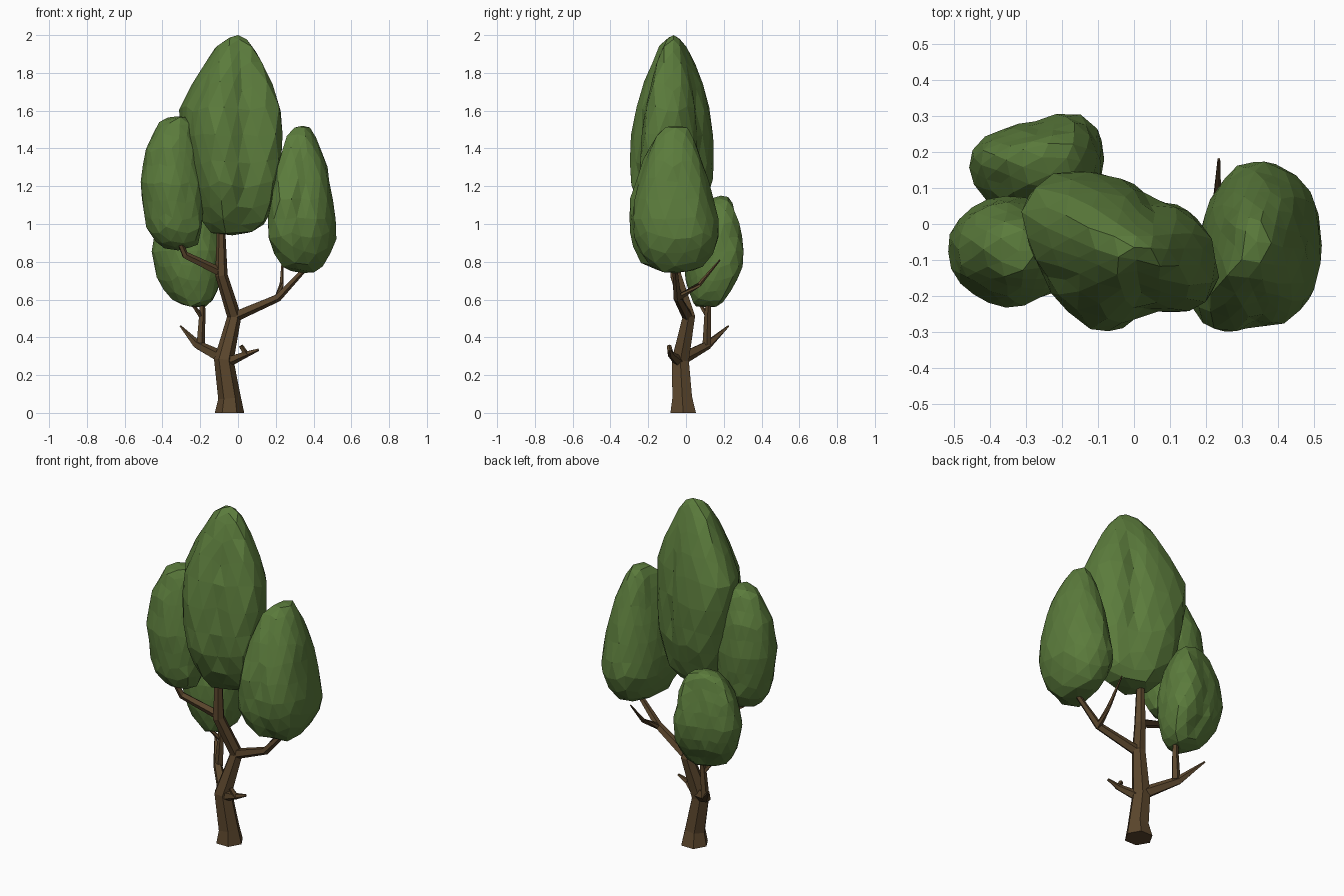
import bpy, bmesh, math, random
from mathutils import Vector

if "Cube" in bpy.data.objects:
    bpy.data.objects.remove(bpy.data.objects["Cube"])

random.seed(4)


def material(name, rgb):
    m = bpy.data.materials.new(name)
    m.diffuse_color = (*rgb, 1)
    m.use_nodes = True
    m.node_tree.nodes["Principled BSDF"].inputs["Base Color"].default_value = m.diffuse_color
    return m


LEAF = material("leaf green", (0.105, 0.2, 0.045))
BARK = material("bark brown", (0.105, 0.062, 0.026))


def finish(bm, name, mat):
    bmesh.ops.recalc_face_normals(bm, faces=bm.faces)
    me = bpy.data.meshes.new(name)
    bm.to_mesh(me)
    bm.free()
    me.materials.append(mat)
    ob = bpy.data.objects.new(name, me)
    bpy.context.collection.objects.link(ob)


def limb(name, path, sides=5):
    """Tapered faceted tube through (x, y, z, radius) points."""
    bm = bmesh.new()
    pts = [Vector(p[:3]) for p in path]
    rings = []
    for i, p in enumerate(pts):
        t = (pts[min(i + 1, len(pts) - 1)] - pts[max(i - 1, 0)]).normalized()
        if p.z == 0:
            t = Vector((0, 0, 1))
        ref = Vector((0, 1, 0)) if abs(t.y) < 0.8 else Vector((1, 0, 0))
        u = ref.cross(t).normalized()
        v = t.cross(u)
        r = path[i][3]
        rings.append([bm.verts.new(p + r * (u * math.cos(a) + v * math.sin(a)))
                      for a in (2 * math.pi * k / sides for k in range(sides))])
    for a, b in zip(rings, rings[1:]):
        for k in range(sides):
            j = (k + 1) % sides
            bm.faces.new((a[k], a[j], b[j], b[k]))
    bm.faces.new(rings[0])
    bm.faces.new(rings[-1])
    finish(bm, name, BARK)


def foliage(name, outline, profile):
    """Faceted clump: plan outline rescaled to (z, x0, x1, y0, y1) rows, low to high."""
    xs, ys = [p[0] for p in outline], [p[1] for p in outline]
    cx, cy = (min(xs) + max(xs)) / 2, (min(ys) + max(ys)) / 2
    hx, hy = (max(xs) - min(xs)) / 2, (max(ys) - min(ys)) / 2
    polar = sorted((math.atan2((y - cy) / hy, (x - cx) / hx),
                    math.hypot((y - cy) / hy, (x - cx) / hx)) for x, y in outline)
    tau = 2 * math.pi
    polar = ([(polar[-1][0] - tau, polar[-1][1])] + polar
             + [(polar[0][0] + tau, polar[0][1])])

    def radius(a):
        for (a0, r0), (a1, r1) in zip(polar, polar[1:]):
            if a0 <= a <= a1:
                return r0 + (r1 - r0) * (a - a0) / max(a1 - a0, 1e-6)
        return 1

    bm = bmesh.new()
    bmesh.ops.create_icosphere(bm, subdivisions=3, radius=1)
    lo, hi = profile[0][0], profile[-1][0]
    for v in bm.verts:
        pole = abs(v.co.z) > 0.999
        z = lo + (hi - lo) * min(max((v.co.z + 1) / 2, 0), 1)
        for p, q in zip(profile, profile[1:]):
            if z <= q[0] + 1e-6:
                f = (z - p[0]) / (q[0] - p[0])
                x0, x1, y0, y1 = (s + (e - s) * f for s, e in zip(p[1:], q[1:]))
                break
        a = math.atan2(v.co.y, v.co.x)
        r = 0 if pole else radius(a) * random.uniform(0.97, 1.02)
        if not pole:
            z += random.uniform(-0.008, 0.008)
        v.co = ((x0 + x1) / 2 + r * math.cos(a) * (x1 - x0) / 2,
                (y0 + y1) / 2 + r * math.sin(a) * (y1 - y0) / 2, min(max(z, lo), hi))
    finish(bm, name, LEAF)


# Crown clumps
foliage("top_foliage",
        [(-.32, .05), (-.29, .12), (-.2, .16), (-.1, .15), (.05, .07), (.14, .06),
         (.2, 0), (.24, -.12), (.22, -.22), (.14, -.245), (.03, -.24), (-.1, -.31),
         (-.17, -.28), (-.25, -.17), (-.31, -.05)],
        [(.94, -.12, .06, -.13, .01), (.98, -.18, .13, -.19, .05),
         (1.05, -.22, .18, -.24, .09), (1.2, -.26, .215, -.3, .14),
         (1.4, -.3, .23, -.31, .155), (1.6, -.31, .235, -.27, .13),
         (1.8, -.21, .155, -.21, .075), (1.95, -.11, .08, -.14, .0),
         (2.0, -.03, .03, -.1, -.03)])
foliage("left_foliage",
        [(-.52, -.06), (-.5, 0), (-.45, .05), (-.36, .08), (-.27, .06), (-.21, -.05),
         (-.22, -.17), (-.28, -.21), (-.36, -.235), (-.44, -.2), (-.5, -.14)],
        [(.86, -.37, -.26, -.13, -.03), (.89, -.42, -.22, -.17, .01),
         (.98, -.485, -.19, -.22, .06), (1.2, -.52, -.19, -.235, .08),
         (1.4, -.49, -.22, -.2, .06), (1.54, -.415, -.25, -.15, .01),
         (1.57, -.36, -.28, -.12, -.03)])
foliage("right_foliage",
        [(.19, -.05), (.24, .1), (.29, .16), (.36, .18), (.43, .16), (.5, .09),
         (.515, .03), (.5, -.2), (.46, -.25), (.35, -.28), (.24, -.305), (.175, -.26)],
        [(.74, .29, .4, -.13, .02), (.79, .23, .45, -.23, .11),
         (.9, .17, .51, -.29, .175), (1.0, .165, .51, -.305, .175),
         (1.15, .18, .49, -.29, .14), (1.3, .215, .465, -.24, .1),
         (1.46, .26, .41, -.17, .04), (1.52, .31, .37, -.1, .0)])
foliage("back_foliage",
        [(-.46, .18), (-.43, .23), (-.37, .265), (-.26, .285), (-.17, .315), (-.12, .29),
         (-.09, .15), (-.12, .05), (-.2, 0), (-.36, .01), (-.42, .08)],
        [(.56, -.28, -.18, .06, .17), (.61, -.36, -.12, .03, .22),
         (.73, -.44, -.09, .0, .3), (.87, -.46, -.09, .0, .315),
         (1.0, -.43, -.11, .04, .285), (1.11, -.37, -.15, .1, .25),
         (1.15, -.31, -.2, .15, .22)])

# Trunk, bending up into the crown
limb("trunk", [(-.045, -.015, 0, .078), (-.045, -.02, .08, .06), (-.075, -.03, .28, .052),
               (-.02, .015, .51, .038), (-.088, -.055, .73, .033), (-.09, -.055, 1.02, .02)], 6)

# Main branches
limb("right_branch", [(-.02, .01, .51, .03), (.21, -.045, .61, .022), (.37, -.06, .78, .013)])
limb("right_twig", [(.21, -.045, .605, .018), (.23, .07, .68, .012), (.235, .18, .81, .004)])
limb("left_branch", [(-.085, -.05, .74, .026), (-.28, -.12, .835, .02), (-.32, -.15, .93, .012)])
limb("back_branch", [(-.08, -.02, .29, .036), (-.215, .115, .36, .024), (-.305, .225, .46, .005)])
limb("back_upright", [(-.2, .11, .36, .024), (-.19, .115, .53, .018), (-.19, .13, .68, .01)])
limb("back_fork", [(-.195, .115, .51, .014), (-.245, .07, .58, .008)])
limb("front_stub", [(-.07, -.03, .265, .032), (.04, -.08, .31, .018), (.11, -.085, .335, .007)])
limb("front_twig", [(.045, -.08, .305, .017), (.015, -.09, .355, .012)])
